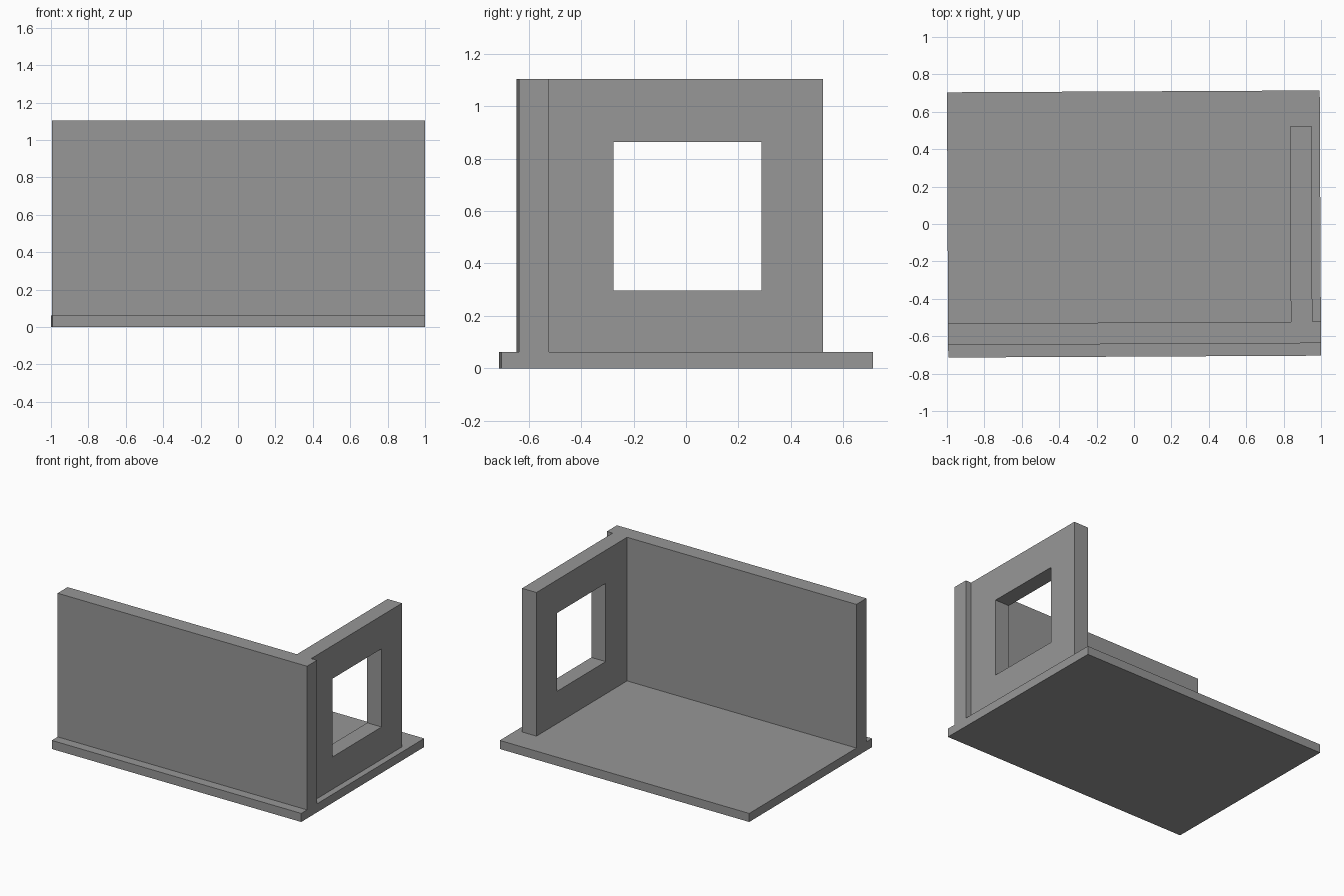
import bpy
from mathutils import Matrix

cube = bpy.data.objects.get("Cube")
if cube:
    bpy.data.objects.remove(cube, do_unlink=True)

# Single matte grey
grey = bpy.data.materials.new("plain grey")
grey.use_nodes = True
colour = (0.31, 0.31, 0.31, 1)
grey.diffuse_color = colour
grey.node_tree.nodes["Principled BSDF"].inputs["Base Color"].default_value = colour


def box(name, x, y, z):
    """Axis-aligned box from (min, max) pairs."""
    corners = [(a, b, c) for a in x for b in y for c in z]
    faces = [(0, 1, 3, 2), (4, 6, 7, 5), (0, 4, 5, 1),
             (2, 3, 7, 6), (0, 2, 6, 4), (1, 5, 7, 3)]
    mesh = bpy.data.meshes.new(name)
    mesh.from_pydata(corners, [], faces)
    mesh.materials.append(grey)
    obj = bpy.data.objects.new(name, mesh)
    bpy.context.collection.objects.link(obj)
    return obj


def combine(target, tool, operation):
    """Apply a boolean and discard the tool."""
    bpy.context.view_layer.objects.active = target
    mod = target.modifiers.new(operation.title(), 'BOOLEAN')
    mod.operation, mod.solver, mod.object = operation, 'EXACT', tool
    bpy.ops.object.modifier_apply(modifier=mod.name)
    bpy.data.objects.remove(tool, do_unlink=True)


half_length, half_depth = 0.9965, 0.709
floor_top, wall_top = 0.062, 1.103
ends = (-half_length, half_length)

# Floor slab, long front wall and side wall joined into one solid
room = box("room_corner", ends, (-half_depth, half_depth), (0, floor_top))
long_wall = box("long_wall", ends, (-0.642, -0.527), (0.03, wall_top))
side_wall = box("side_wall", (0.836, 0.951), (-0.58, 0.518), (0.03, wall_top))
combine(room, long_wall, 'UNION')
combine(room, side_wall, 'UNION')

# Square window opening through the side wall
opening = box("window_cutter", (0.7, 1.1), (-0.281, 0.283), (0.296, 0.863))
opening.hide_render = True
combine(room, opening, 'DIFFERENCE')

# The whole piece sits very slightly turned
room.data.transform(Matrix.Rotation(0.005, 4, 'Z'))
